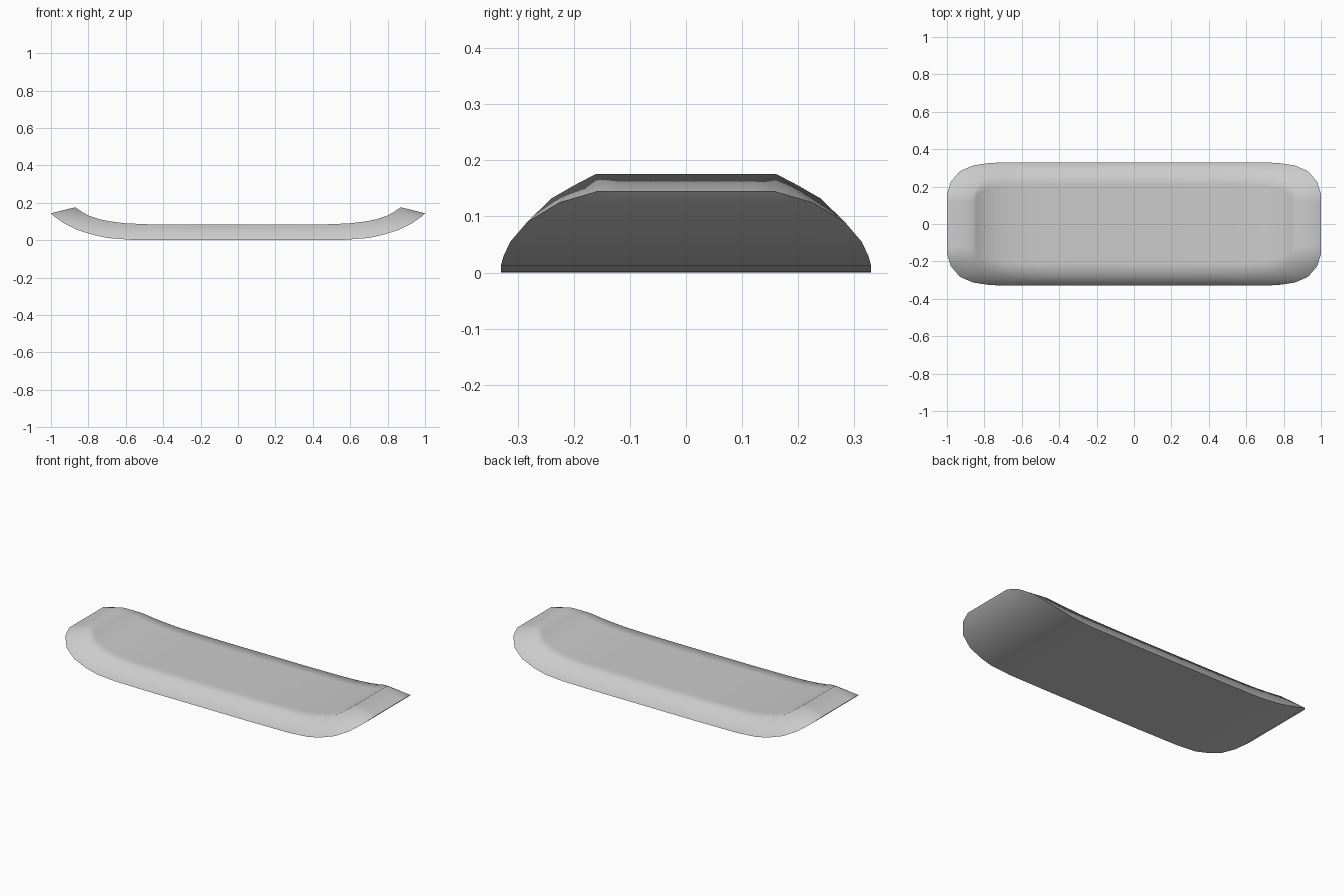
import bpy, bmesh, math

if "Cube" in bpy.data.objects:
    bpy.data.objects.remove(bpy.data.objects["Cube"])

# half-length stations: (x, half width, z) for the lower outline and the upper edge
OUTER = [(0, .33, 0), (.3, .33, 0), (.57, .33, .002), (.70, .33, .012), (.78, .325, .03), (.86, .313, .055),
         (.93, .283, .09), (.98, .225, .125), (1.0, .16, .144)]
INNER = [(0, .28, .083), (.25, .28, .083), (.48, .28, .085), (.60, .277, .09), (.68, .27, .10), (.74, .26, .112),
         (.80, .24, .132), (.84, .20, .155), (.87, .16, .176)]
COLS = 8


def full(half):
    return [(-x, y, z) for x, y, z in reversed(half[1:])] + list(half)


def finish(name, bm, angle):
    bmesh.ops.recalc_face_normals(bm, faces=bm.faces[:])
    me = bpy.data.meshes.new(name)
    bm.to_mesh(me)
    bm.free()
    ob = bpy.data.objects.new(name, me)
    bpy.context.collection.objects.link(ob)
    bpy.ops.object.select_all(action='DESELECT')
    ob.select_set(True)
    bpy.context.view_layer.objects.active = ob
    bpy.ops.object.shade_smooth_by_angle(angle=math.radians(angle))
    return ob


def sheet(bm, stations):
    rows = [[bm.verts.new((x, y * (2 * j / COLS - 1), z)) for j in range(COLS + 1)]
            for x, y, z in stations]
    for a, b in zip(rows, rows[1:]):
        for j in range(COLS):
            bm.faces.new((a[j], b[j], b[j + 1], a[j + 1]))
    return rows


def border(rows):
    return (rows[0] + [r[-1] for r in rows[1:]] + rows[-1][-2::-1]
            + [r[0] for r in rows[-2:0:-1]])


# board: upturned underside, top surface and bevelled rim
bm = bmesh.new()
low = border(sheet(bm, full(OUTER)))
top = border(sheet(bm, full(INNER)))
for i in range(len(low)):
    k = (i + 1) % len(low)
    bm.faces.new((low[i], low[k], top[k], top[i]))
finish("board", bm, 60)


def top_z(x):
    x = abs(x)
    for (a, _, za), (b, _, zb) in zip(INNER, INNER[1:]):
        if x <= b:
            return za + (zb - za) * (x - a) / (b - a)
    return INNER[-1][2]


# thin inlays lying on the top surface
def inlay(name, points):
    bm = bmesh.new()
    bm.faces.new([bm.verts.new((x, y, top_z(x) + .0015)) for x, y in points])
    finish(name, bm, 30)


def disc(cx, cy, r, n=20):
    return [(cx + r * math.cos(2 * math.pi * i / n), cy + r * math.sin(2 * math.pi * i / n))
            for i in range(n)]


def arc_band(cx, cy, r, width):
    angles = [math.radians(190 + 160 * i / 10) for i in range(11)]
    return ([(cx + r * math.cos(a), cy + r * math.sin(a)) for a in angles]
            + [(cx + (r - width) * math.cos(a), cy + (r - width) * math.sin(a)) for a in reversed(angles)])


for side, s in (("left", -1), ("right", 1)):
    inlay("eye_" + side, disc(s * .33, .05, .05))
    inlay("mouth_" + side, arc_band(s * .06, -.145, .062, .012))
inlay("nose", [(-.06, -.06), (0, -.135), (.06, -.06)])
